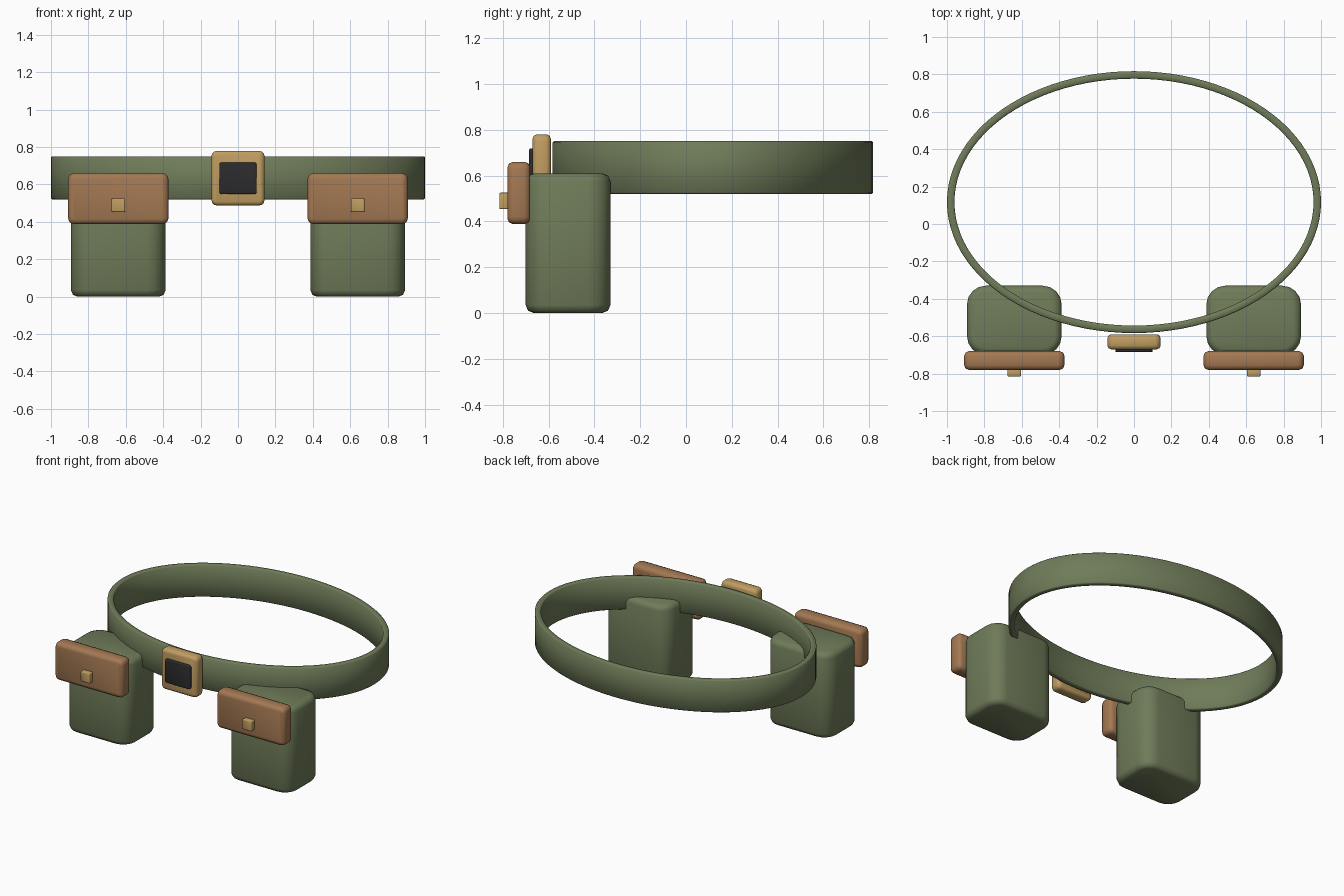
import bpy, bmesh, math
from mathutils import Vector

cube = bpy.data.objects.get("Cube")
if cube:
    bpy.data.objects.remove(cube, do_unlink=True)


def material(name, rgb):
    m = bpy.data.materials.new(name)
    m.use_nodes = True
    m.diffuse_color = (*rgb, 1)
    m.node_tree.nodes["Principled BSDF"].inputs["Base Color"].default_value = (*rgb, 1)
    return m


GREEN = material("olive canvas", (0.16, 0.2, 0.1))
BROWN = material("tan leather", (0.37, 0.19, 0.085))
BRASS = material("brass", (0.53, 0.34, 0.12))
BLACK = material("black plate", (0.025, 0.025, 0.027))


def finish(bm, name, mat, angle):
    bmesh.ops.recalc_face_normals(bm, faces=bm.faces)
    mesh = bpy.data.meshes.new(name)
    bm.to_mesh(mesh)
    bm.free()
    mesh.materials.append(mat)
    obj = bpy.data.objects.new(name, mesh)
    bpy.context.collection.objects.link(obj)
    bpy.ops.object.select_all(action='DESELECT')
    obj.select_set(True)
    bpy.context.view_layer.objects.active = obj
    bpy.ops.object.shade_smooth_by_angle(angle=math.radians(angle))
    return obj


def soft_box(name, mat, low, high, corner, rim, axis, segments=3, angle=60):
    """Box with round corners along one axis and a softened rim at both ends of it."""
    low, high = Vector(low), Vector(high)
    size, mid = high - low, (low + high) / 2
    bm = bmesh.new()
    bmesh.ops.create_cube(bm, size=1)
    for v in bm.verts:
        v.co = Vector(a * b for a, b in zip(v.co, size)) + mid
    along = [e for e in bm.edges
             if abs(e.verts[0].co[axis] - e.verts[1].co[axis]) > size[axis] / 2]
    bmesh.ops.bevel(bm, geom=along, offset=corner, segments=segments, profile=0.5,
                    affect='EDGES')
    ends = [e for e in bm.edges
            if abs(e.verts[0].co[axis] - e.verts[1].co[axis]) < 1e-4]
    bmesh.ops.bevel(bm, geom=ends, offset=rim, segments=2, profile=0.5, affect='EDGES')
    return finish(bm, name, mat, angle)


# Belt: a thin softened strip swept round an ellipse
def belt(sides=96):
    half, edge = 0.02, 0.006
    section = [(half, 0.52 + edge), (half, 0.75 - edge), (half - edge, 0.75),
               (edge - half, 0.75), (-half, 0.75 - edge), (-half, 0.52 + edge),
               (edge - half, 0.52), (half - edge, 0.52)]
    bm = bmesh.new()
    rings = []
    for i in range(sides):
        a = math.tau * i / sides
        rings.append([bm.verts.new(((0.98 + d) * math.cos(a),
                                    0.117 + (0.68 + d) * math.sin(a), z))
                      for d, z in section])
    n = len(section)
    for i, ring in enumerate(rings):
        following = rings[(i + 1) % sides]
        for j in range(n):
            k = (j + 1) % n
            bm.faces.new((ring[j], following[j], following[k], ring[k]))
    finish(bm, "belt", GREEN, 50)


belt()

# Buckle with its dark centre plate
soft_box("buckle", BRASS, (-0.142, -0.67, 0.487), (0.142, -0.59, 0.78), 0.03, 0.02, 1)
soft_box("buckle_plate", BLACK, (-0.1, -0.685, 0.548), (0.1, -0.64, 0.718), 0.015, 0.006, 1)

# A pouch, flap and clasp on each side
for side, x in (("left", 0.64), ("right", -0.64)):
    soft_box(side + "_pouch", GREEN, (x - 0.253, -0.70, 0), (x + 0.253, -0.33, 0.61),
             0.1, 0.035, 2, segments=4)
    soft_box(side + "_flap", BROWN, (x - 0.268, -0.78, 0.388), (x + 0.268, -0.68, 0.66),
             0.032, 0.025, 1)
    soft_box(side + "_clasp", BRASS, (x - 0.036, -0.815, 0.453), (x + 0.036, -0.77, 0.525),
             0.006, 0.005, 1)
